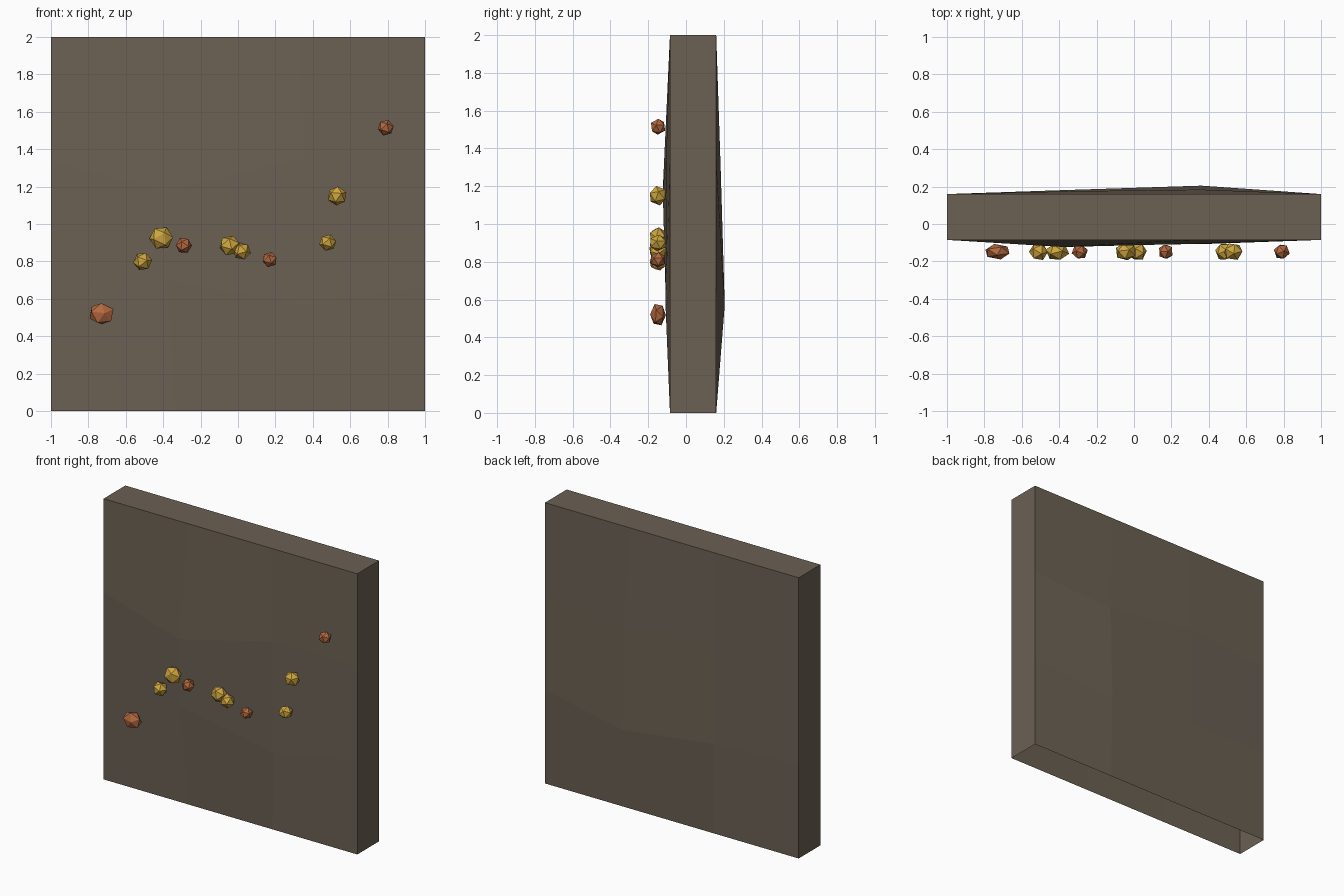
import bpy, bmesh, random
from mathutils import Matrix, Euler

random.seed(4)
if "Cube" in bpy.data.objects:
    bpy.data.objects.remove(bpy.data.objects["Cube"])


def material(name, rgb):
    m = bpy.data.materials.new(name)
    m.use_nodes = True
    m.diffuse_color = (*rgb, 1)
    m.node_tree.nodes["Principled BSDF"].inputs["Base Color"].default_value = (*rgb, 1)
    return m


rock = material("brown rock", (0.147, 0.119, 0.088))
gold = material("gold ore", (0.62, 0.38, 0.05))
copper = material("copper ore", (0.45, 0.14, 0.05))


def add_object(name, bm, mat):
    mesh = bpy.data.meshes.new(name)
    bm.to_mesh(mesh)
    bm.free()
    mesh.materials.append(mat)
    ob = bpy.data.objects.new(name, mesh)
    bpy.context.collection.objects.link(ob)
    return ob


# Rock slab: two uneven 3 x 3 panels joined at the top and sides, open below
def panel(bm, y, bumps):
    grid = {}
    for i in range(4):
        for k in range(4):
            p = (2 * i / 3 - 1, y, 2 * k / 3)
            x, py, z = bumps.get((i, k), p)
            grid[i, k] = bm.verts.new((x, py, z))
    for i in range(3):
        for k in range(3):
            bm.faces.new((grid[i, k], grid[i + 1, k], grid[i + 1, k + 1], grid[i, k + 1]))
    return grid


bm = bmesh.new()
front = panel(bm, -0.085, {(1, 1): (-0.38, -0.11, 0.7), (2, 1): (0.35, -0.108, 0.56),
                           (1, 2): (-0.38, -0.123, 1.18), (2, 2): (0.35, -0.105, 1.35)})
back = panel(bm, 0.16, {(1, 1): (-0.35, 0.182, 0.65), (2, 1): (0.36, 0.205, 0.57),
                        (1, 2): (-0.35, 0.175, 1.38), (2, 2): (0.36, 0.184, 1.28)})
rim = [(0, k) for k in range(4)] + [(1, 3), (2, 3)] + [(3, k) for k in (3, 2, 1, 0)]
for a, b in zip(rim, rim[1:]):
    bm.faces.new((front[a], front[b], back[b], back[a]))
bmesh.ops.recalc_face_normals(bm, faces=bm.faces)
add_object("rock_slab", bm, rock)


# Ore nuggets: faceted lumps set along the front
def nugget(name, mat, x, z, rx, ry, rz):
    bm = bmesh.new()
    bmesh.ops.create_icosphere(bm, subdivisions=1, radius=1)
    turn = Euler([random.uniform(0, 6) for _ in range(3)]).to_matrix()
    bmesh.ops.transform(bm, matrix=turn.to_4x4(), verts=bm.verts)
    bmesh.ops.transform(bm, matrix=Matrix.Diagonal((rx, ry, rz, 1)), verts=bm.verts)
    ob = add_object(name, bm, mat)
    ob.location = (x, -0.148, z)


for n, (x, z, r) in enumerate([(-0.41, 0.925, 0.065), (-0.51, 0.80, 0.052), (-0.045, 0.885, 0.058),
                               (0.02, 0.855, 0.05), (0.53, 1.15, 0.054), (0.48, 0.90, 0.047)]):
    nugget(f"gold_nugget_{n + 1}", gold, x, z, r, 0.05, r * 0.97)

for n, (x, z, r) in enumerate([(-0.29, 0.885, 0.044), (0.17, 0.81, 0.042), (0.79, 1.515, 0.044)]):
    nugget(f"copper_nugget_{n + 1}", copper, x, z, r, 0.043, r)
nugget("large_copper_nugget", copper, -0.73, 0.52, 0.072, 0.043, 0.062)
